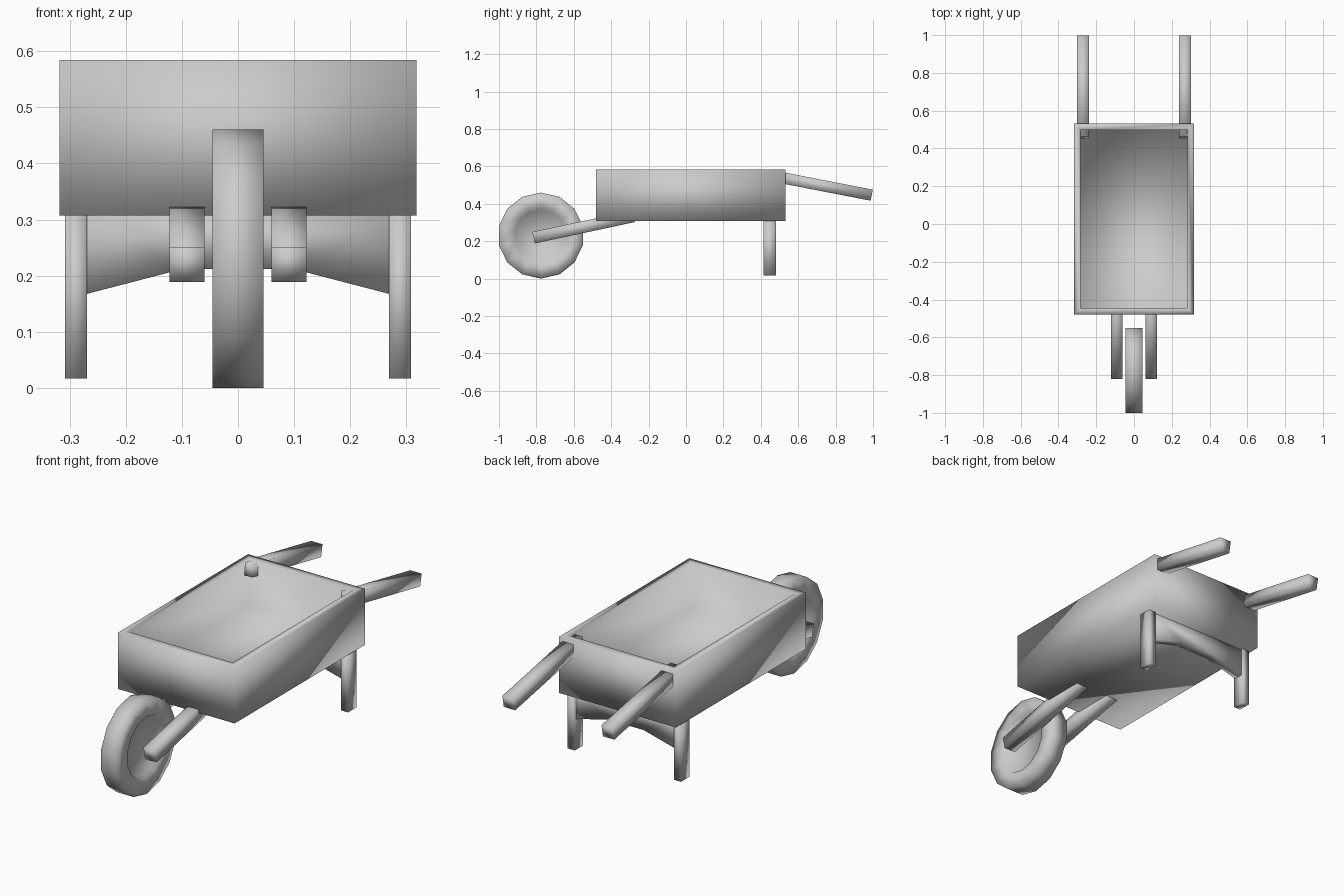
import bpy, bmesh
from math import sin, cos, pi, atan2
from mathutils import Matrix, Vector

if "Cube" in bpy.data.objects:
    bpy.data.objects.remove(bpy.data.objects["Cube"])


def finish(name, bm):
    bmesh.ops.recalc_face_normals(bm, faces=bm.faces)
    me = bpy.data.meshes.new(name)
    bm.to_mesh(me)
    bm.free()
    for p in me.polygons:
        p.use_smooth = True
    ob = bpy.data.objects.new(name, me)
    bpy.context.collection.objects.link(ob)
    return ob


def box(bm, lo, hi):
    lo, hi = Vector(lo), Vector(hi)
    m = Matrix.Translation((lo + hi) / 2) @ Matrix.Diagonal((*(hi - lo), 1))
    bmesh.ops.create_cube(bm, size=1, matrix=m)


def bar(name, x, width, thick, a, b):
    """Square bar whose centre line runs from a to b in the (y, z) plane."""
    d = Vector(b) - Vector(a)
    mid = (Vector(a) + Vector(b)) / 2
    m = (Matrix.Translation((x, mid.x, mid.y))
         @ Matrix.Rotation(atan2(d.y, d.x), 4, 'X')
         @ Matrix.Diagonal((width, d.length, thick, 1)))
    bm = bmesh.new()
    bmesh.ops.create_cube(bm, size=1, matrix=m)
    finish(name, bm)


# Tray: box with inset top pushed down
bm = bmesh.new()
box(bm, (-0.318, -0.48, 0.307), (0.318, 0.532, 0.584))
top = max(bm.faces, key=lambda f: f.calc_center_median().z)
bmesh.ops.inset_region(bm, faces=[top], thickness=0.05)
walls = bmesh.ops.extrude_discrete_faces(bm, faces=[top])
bmesh.ops.translate(bm, verts=walls['faces'][0].verts, vec=(0, 0, -0.218))
finish("tray", bm)

# Wheel: 14-sided tyre with a recessed disc on each side
bm = bmesh.new()
N = 14
rings = []
for x, r in [(-0.025, 0.14), (-0.045, 0.15), (-0.045, 0.23),
             (0.045, 0.23), (0.045, 0.15), (0.025, 0.14)]:
    rings.append([bm.verts.new((x, -0.776 + r * sin(2 * pi * i / N),
                                0.23 + r * cos(2 * pi * i / N))) for i in range(N)])
for p, q in zip(rings, rings[1:]):
    for i in range(N):
        j = (i + 1) % N
        bm.faces.new((p[i], p[j], q[j], q[i]))
bm.faces.new(rings[0])
bm.faces.new(rings[-1])
finish("wheel", bm)

# Paired parts: wheel forks, handles and legs
for side, s in (("left", -1), ("right", 1)):
    bar(side + "_fork", s * 0.091, 0.062, 0.063, (-0.815, 0.219), (-0.28, 0.333))
    bar(side + "_handle", s * 0.27, 0.062, 0.06, (0.458, 0.55), (0.993, 0.446))
    bm = bmesh.new()
    box(bm, (s * 0.289 - 0.0195, 0.415, 0.017), (s * 0.289 + 0.0195, 0.48, 0.308))
    finish(side + "_leg", bm)

# Arched brace between the legs
bm = bmesh.new()
half = [(0.275, 0.308), (0.275, 0.166), (0.098, 0.212)]
profile = half + [(-x, z) for x, z in reversed(half)]
face = bm.faces.new([bm.verts.new((x, 0.425, z)) for x, z in profile])
ext = bmesh.ops.extrude_face_region(bm, geom=[face])
bmesh.ops.translate(bm, vec=(0, 0.045, 0),
                    verts=[v for v in ext['geom'] if isinstance(v, bmesh.types.BMVert)])
finish("leg_brace", bm)
